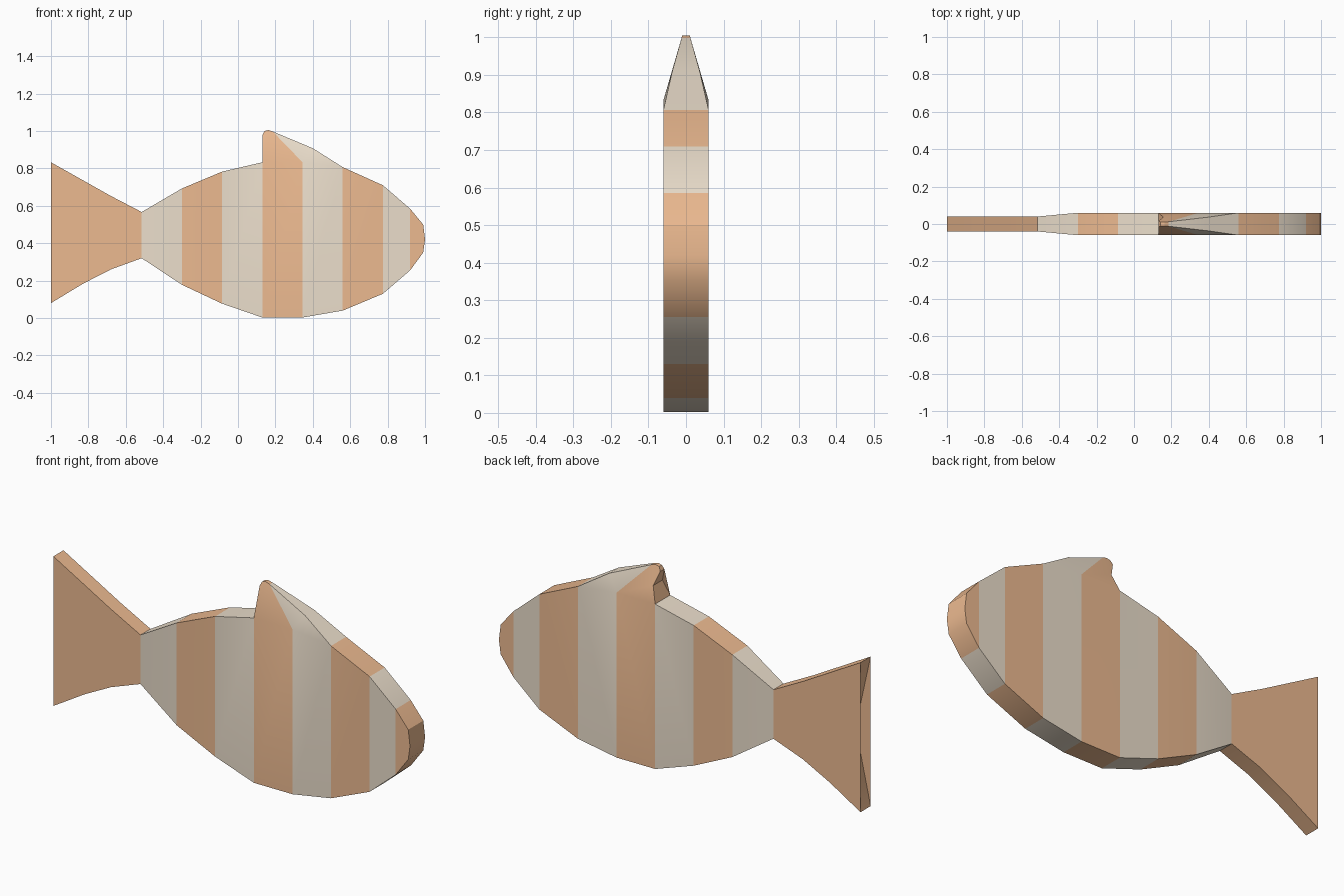
import bpy, bmesh, math

if "Cube" in bpy.data.objects:
    bpy.data.objects.remove(bpy.data.objects["Cube"])


def material(name, rgb):
    m = bpy.data.materials.new(name)
    m.diffuse_color = (*rgb, 1)
    m.use_nodes = True
    m.node_tree.nodes["Principled BSDF"].inputs["Base Color"].default_value = m.diffuse_color
    return m


ORANGE = material("orange_stripe", (0.84, 0.49, 0.28))
CREAM = material("cream_stripe", (0.83, 0.73, 0.60))
SEAM_X = -0.515


def slab(name, panels):
    """Mirror side panels of (x, z, half thickness) points and close the rim, open at the tail seam."""
    bm = bmesh.new()
    front, back = {}, {}

    def vert(p, store, side):
        if p not in store:
            store[p] = bm.verts.new((p[0], side * p[2], p[1]))
        return store[p]

    edges = {}
    for points, mat in panels:
        for store, side in ((front, -1), (back, 1)):
            bm.faces.new([vert(p, store, side) for p in points]).material_index = mat
        for a, b in zip(points, points[1:] + points[:1]):
            edges.setdefault(frozenset((a, b)), []).append((a, b, mat))
    for uses in edges.values():
        a, b, mat = uses[0]
        if len(uses) == 1 and not (a[0] == b[0] == SEAM_X):
            bm.faces.new((front[a], front[b], back[b], back[a])).material_index = mat
    bmesh.ops.triangulate(bm, faces=[f for f in bm.faces if len(f.verts) > 4])
    bmesh.ops.recalc_face_normals(bm, faces=bm.faces)
    mesh = bpy.data.meshes.new(name)
    bm.to_mesh(mesh)
    bm.free()
    mesh.materials.append(ORANGE)
    mesh.materials.append(CREAM)
    ob = bpy.data.objects.new(name, mesh)
    bpy.context.collection.objects.link(ob)
    bpy.ops.object.select_all(action='DESELECT')
    ob.select_set(True)
    bpy.context.view_layer.objects.active = ob
    bpy.ops.object.shade_smooth_by_angle(angle=math.radians(30))
    return ob


# Body stripes: x, belly z, back z, half thickness at each stripe border
T = 0.06
stations = [(SEAM_X, 0.32, 0.567, 0.04), (-0.30, 0.178, 0.693, T), (-0.085, 0.077, 0.783, T),
            (0.13, 0.003, 0.833, T), (0.345, 0.003, 0.833, T), (0.56, 0.04, 0.807, T),
            (0.775, 0.13, 0.71, T), (0.92, 0.255, 0.585, T)]
low = [(x, b, y) for x, b, t, y in stations]
high = [(x, t, y) for x, b, t, y in stations]
panels = [([low[i], low[i + 1], high[i + 1], high[i]], (i + 1) % 2) for i in range(7)]

# Rounded nose
panels.append(([low[7], (0.99, 0.35, T), (1.0, 0.42, T), (0.99, 0.50, T), high[7]], 0))

# Dorsal fin, tapering to a thin hooked tip
tip = (0.185, 0.998, 0.012)
panels.append(([high[3], high[4], tip, (0.162, 1.005, 0.01), (0.142, 1.0, 0.011),
                (0.132, 0.98, 0.016), (0.157, 0.91, 0.037)], 0))
panels.append(([high[4], high[5], (0.40, 0.908, 0.037), tip], 1))
slab("body_with_dorsal_fin", panels)

# Forked tail
H = 0.04
slab("tail_fin", [([low[0], high[0], (-0.68, 0.653, H), (-1.0, 0.833, H), (-0.917, 0.457, H),
                    (-1.0, 0.08, H), (-0.83, 0.183, H), (-0.68, 0.26, H)], 0)])
